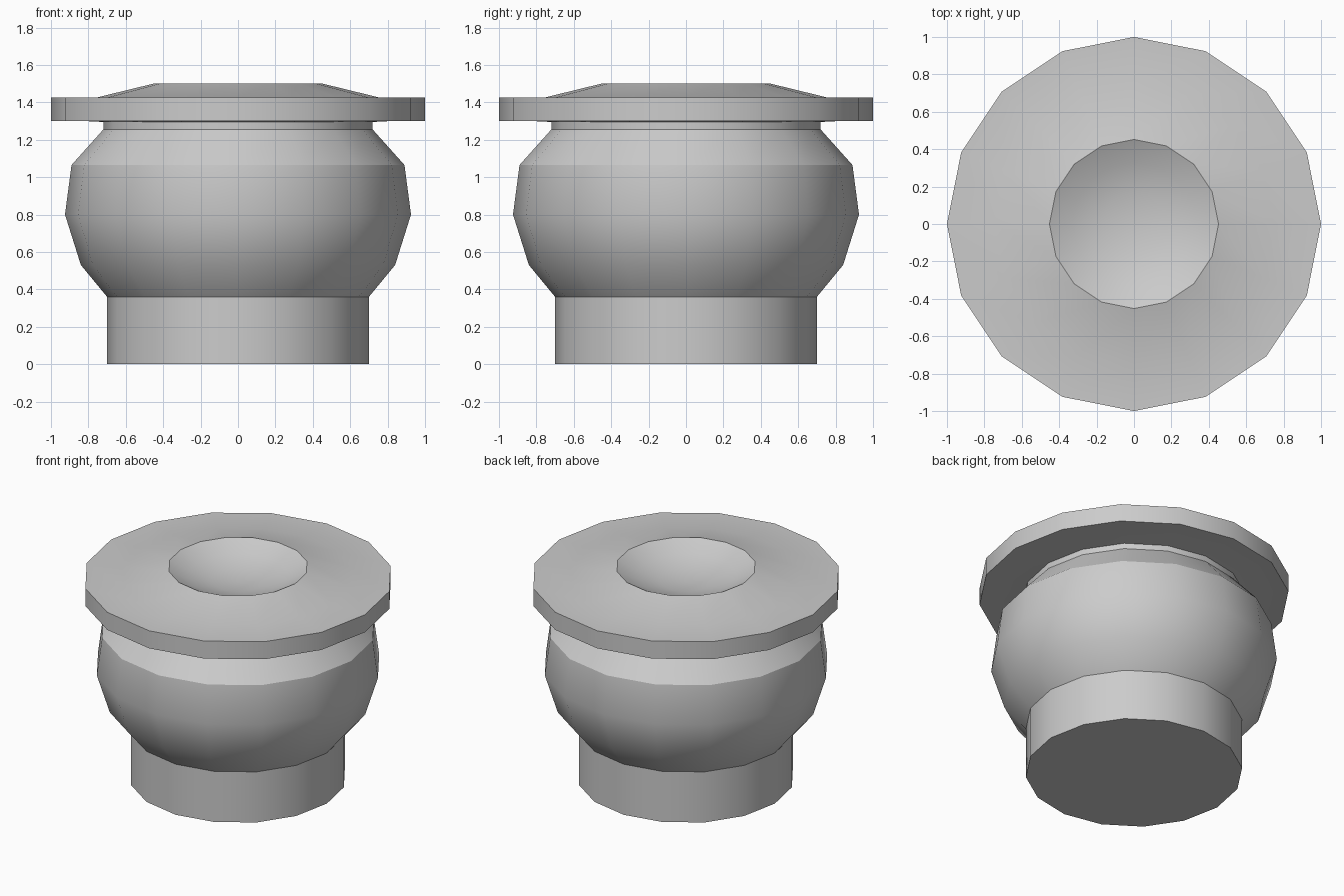
import bpy, bmesh, math

if "Cube" in bpy.data.objects:
    bpy.data.objects.remove(bpy.data.objects["Cube"])

SIDES = 16


def lathe(name, profile):
    """Revolve (radius, z) points about z; a zero radius makes a pole."""
    bm = bmesh.new()
    rings = []
    for r, z in profile:
        if r == 0:
            rings.append([bm.verts.new((0, 0, z))] * SIDES)
        else:
            angles = [2 * math.pi * i / SIDES for i in range(SIDES)]
            rings.append([bm.verts.new((r * math.cos(a), r * math.sin(a), z)) for a in angles])
    for low, high in zip(rings, rings[1:]):
        for i in range(SIDES):
            j = (i + 1) % SIDES
            corners = [low[i], low[j], high[j], high[i]]
            bm.faces.new(list(dict.fromkeys(corners)))
    mesh = bpy.data.meshes.new(name)
    bm.to_mesh(mesh)
    bm.free()
    obj = bpy.data.objects.new(name, mesh)
    bpy.context.collection.objects.link(obj)
    bpy.ops.object.select_all(action='DESELECT')
    obj.select_set(True)
    bpy.context.view_layer.objects.active = obj
    bpy.ops.object.shade_smooth_by_angle(angle=math.radians(30))
    return obj


# Straight foot, closed underneath
lathe("foot", [(0, 0), (0.70, 0), (0.70, 0.36)])

# Bulging body with a short neck
lathe("body", [(0.70, 0.36), (0.84, 0.53), (0.925, 0.80), (0.89, 1.065),
               (0.72, 1.255), (0.72, 1.295)])

# Wide flange, sloping up to a lip around a shallow dish
lathe("flange_and_dish", [(0.72, 1.295), (0.82, 1.30), (1.0, 1.30), (1.0, 1.425),
                          (0.75, 1.427), (0.452, 1.50), (0.33, 1.44),
                          (0.17, 1.40), (0, 1.387)])
